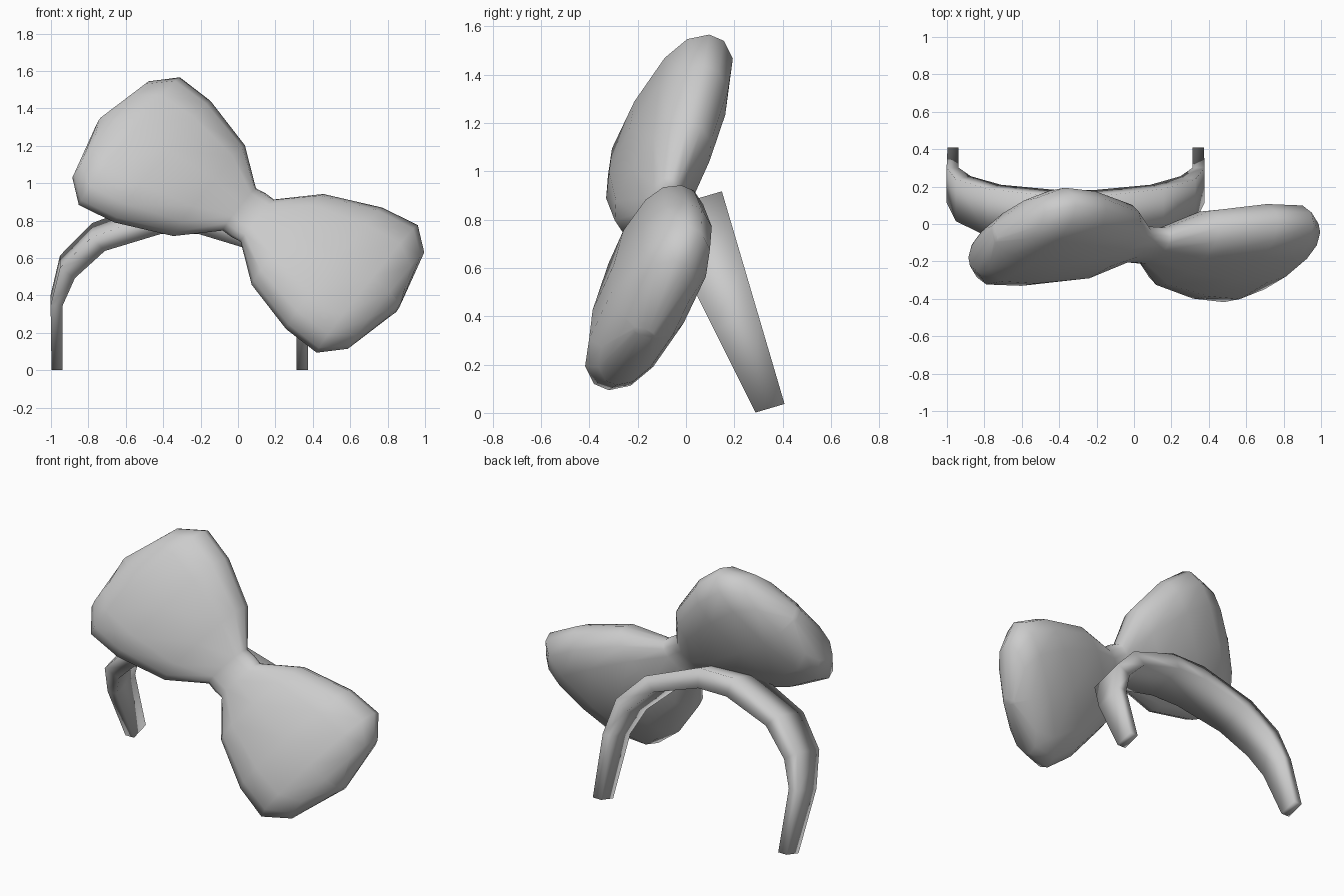
import bpy, bmesh
from mathutils import Vector

cube = bpy.data.objects.get("Cube")
if cube:
    bpy.data.objects.remove(cube, do_unlink=True)

grey = bpy.data.materials.new("soft_grey")
grey.use_nodes = True
grey.diffuse_color = (0.6, 0.6, 0.6, 1)
grey.node_tree.nodes["Principled BSDF"].inputs["Base Color"].default_value = (0.6, 0.6, 0.6, 1)


def loft(name, rings):
    """Skin closed rings of equal length, cap both ends and shade smooth."""
    bm = bmesh.new()
    loops = [[bm.verts.new(p) for p in ring] for ring in rings]
    n = len(loops[0])
    for a, b in zip(loops, loops[1:]):
        for i in range(n):
            j = (i + 1) % n
            bm.faces.new((a[i], a[j], b[j], b[i]))
    bm.faces.new(loops[0])
    bm.faces.new(loops[-1])
    bmesh.ops.recalc_face_normals(bm, faces=bm.faces)
    for face in bm.faces:
        face.smooth = True
    mesh = bpy.data.meshes.new(name)
    bm.to_mesh(mesh)
    bm.free()
    mesh.materials.append(grey)
    obj = bpy.data.objects.new(name, mesh)
    bpy.context.collection.objects.link(obj)
    return obj


# Bow: a tilted, pinched tube with two fan-shaped puffy lobes
centre = Vector((0.055, -0.112, 0.83))
along = Vector((-0.805, 0.06, 0.5))
across = Vector((0.54, 0.39, 0.67))
back = along.cross(across).normalized()

# station along the lobe, half width, half thickness
lobe = [(0.06, 0.16, 0.075), (0.26, 0.345, 0.145), (0.57, 0.465, 0.17),
        (0.79, 0.49, 0.165), (0.915, 0.37, 0.125), (0.995, 0.02, 0.05)]
stations = [(-s, w, t) for s, w, t in reversed(lobe)]
stations += [(0, 0.165, 0.07)] + lobe

# puffy cross-section with a thin rim: fraction of width, fraction of thickness
half = [(-1, 0.2), (-0.86, 0.63), (-0.57, 0.89), (0, 1), (0.57, 0.89), (0.86, 0.63), (1, 0.2)]
section = half + [(-f, -d) for f, d in half]
bow_rings = [[centre + along * s + across * (width * f) + back * (thick * d)
              for f, d in section] for s, width, thick in stations]
loft("bow", bow_rings)

# Headband: a leaning arch that widens towards the crown
inner = [(0.625, 0), (0.625, 0.38), (0.56, 0.54), (0.4, 0.7), (0.1, 0.8)]
outer = [(0.685, 0), (0.69, 0.38), (0.64, 0.6), (0.47, 0.78), (0.12, 0.917)]
foot = Vector((-0.312, 0.408, 0.037))
rise = Vector((0, -0.283, 0.96))
forward = Vector((0, -0.96, -0.283))


def band_ring(pin, pout, sign):
    ring = []
    for (x, h), edge in ((pin, 0), (pout, 0), (pout, 1), (pin, 1)):
        width = 0.125 + 0.18 * h
        ring.append(foot + Vector((sign * x, 0, 0)) + rise * h + forward * (width * edge))
    return ring


pairs = list(zip(inner, outer))
band_rings = [band_ring(a, b, -1) for a, b in pairs]
band_rings += [band_ring(a, b, 1) for a, b in reversed(pairs)]
loft("headband", band_rings)
